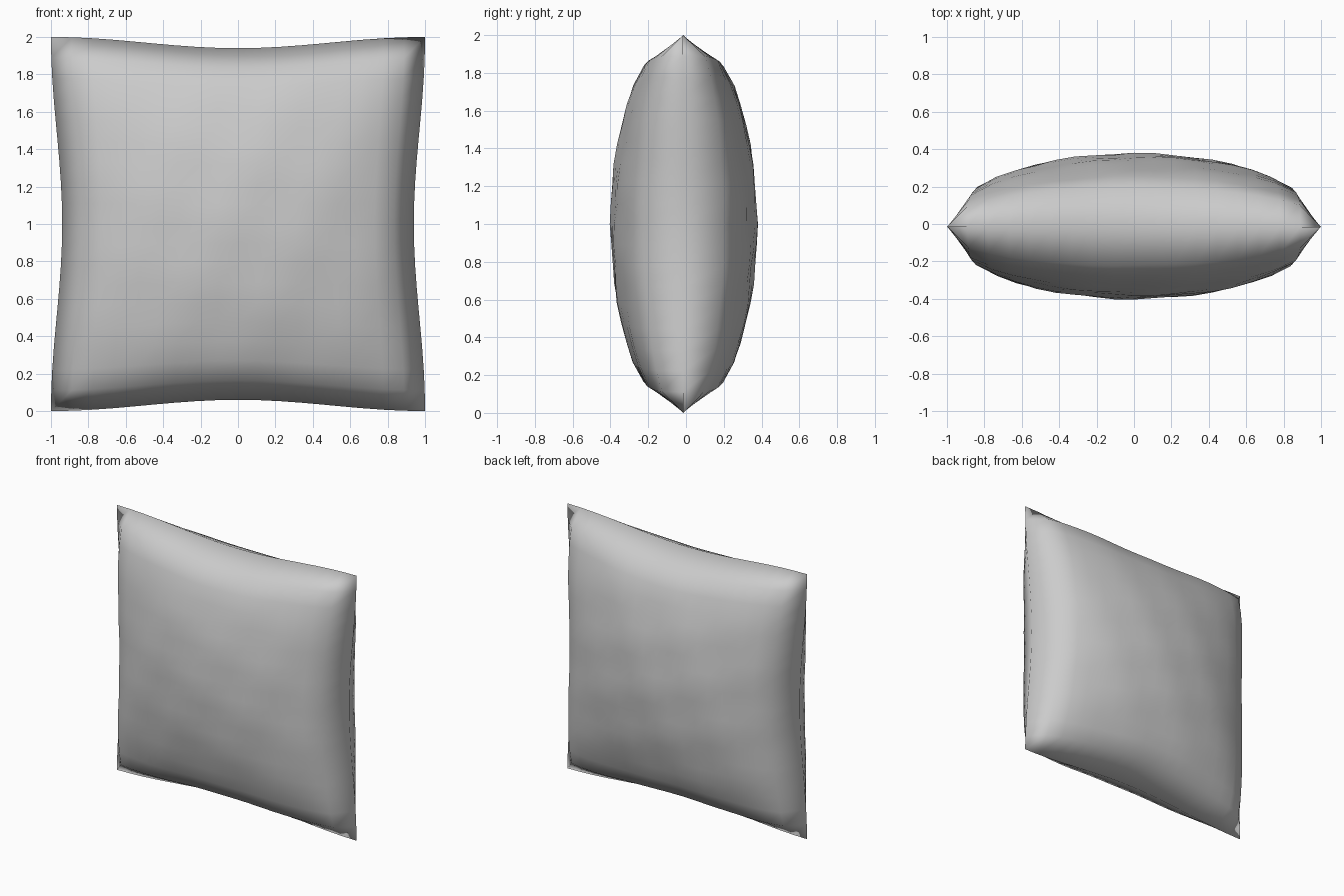
import bpy, bmesh, math

if "Cube" in bpy.data.objects:
    bpy.data.objects.remove(bpy.data.objects["Cube"])

N = 18            # grid cells per side
SEAM_Y = -0.015   # seam sits slightly forward


def pinch(t):
    """Sides curve inward at the middle."""
    return 1 - 0.06 * math.cos(math.pi * t / 2) ** 2


def wrinkle(u, v, side):
    """Faint fabric creases, a little different front and back."""
    s = math.sin(9 * u + 5 * v + side) * math.sin(11 * v - 4 * u + 2 * side)
    return 1 + 0.02 * s


bm = bmesh.new()
seam = {}


def panel(side, bulge):
    """One puffed cloth panel, sharing the seam vertices."""
    grid = {}
    for i in range(N + 1):
        for j in range(N + 1):
            u, v = 2 * i / N - 1, 2 * j / N - 1
            on_seam = i in (0, N) or j in (0, N)
            if on_seam and (i, j) in seam:
                grid[i, j] = seam[i, j]
                continue
            y = SEAM_Y
            if not on_seam:
                puff = math.cos(math.pi * u / 2) * math.cos(math.pi * v / 2)
                y += side * bulge * puff ** 0.35 * wrinkle(u, v, side)
            grid[i, j] = bm.verts.new((u * pinch(v), y, 1 + v * pinch(u)))
            if on_seam:
                seam[i, j] = grid[i, j]
    for i in range(N):
        for j in range(N):
            a, b = grid[i, j], grid[i + 1, j]
            c, d = grid[i + 1, j + 1], grid[i, j + 1]
            # the diagonals run opposite ways on the two panels
            if side < 0:
                bm.faces.new((a, b, c))
                bm.faces.new((a, c, d))
            else:
                bm.faces.new((b, a, d))
                bm.faces.new((b, d, c))


panel(-1, 0.383)   # front
panel(1, 0.39)     # back

# one fully smooth fabric surface
for f in bm.faces:
    f.smooth = True

me = bpy.data.meshes.new("pillow")
bm.to_mesh(me)
bm.free()
mat = bpy.data.materials.new("light grey fabric")
mat.diffuse_color = (0.6, 0.6, 0.6, 1)
mat.use_nodes = True
mat.node_tree.nodes["Principled BSDF"].inputs["Base Color"].default_value = mat.diffuse_color
me.materials.append(mat)
pillow = bpy.data.objects.new("pillow", me)
bpy.context.collection.objects.link(pillow)
